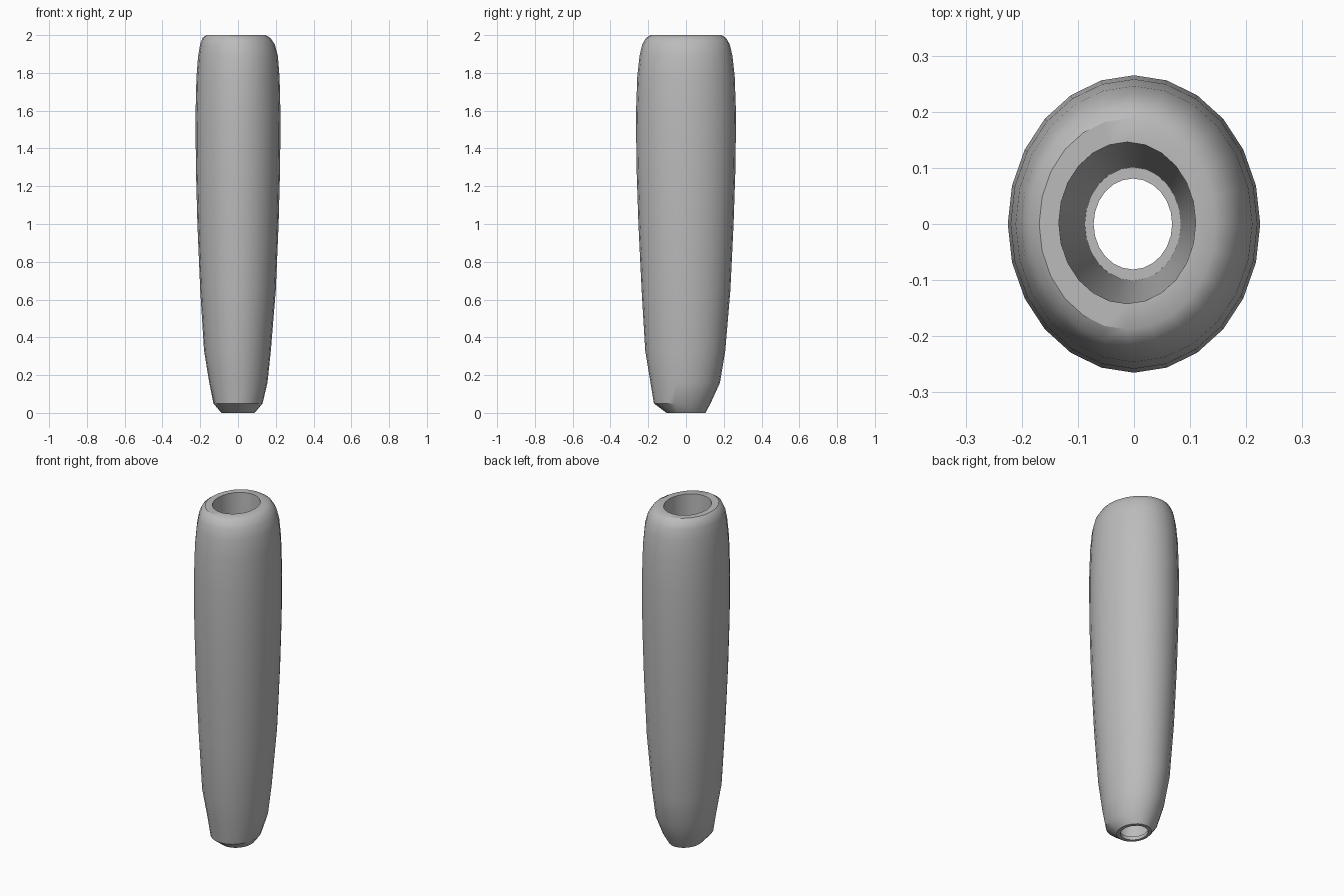
import bpy
import bmesh
import math

cube = bpy.data.objects.get("Cube")
if cube:
    bpy.data.objects.remove(cube, do_unlink=True)

SIDES = 24

grey = bpy.data.materials.new("plain_grey")
grey.use_nodes = True
grey.diffuse_color = (0.5, 0.5, 0.5, 1)
grey.node_tree.nodes["Principled BSDF"].inputs["Base Color"].default_value = (0.5, 0.5, 0.5, 1)

# Oval rings: height, x radius, y radius, x centre, y centre
outer = [
    (0.0, 0.088, 0.103, 0, 0),
    (0.05, 0.13, 0.15, 0, -0.02),
    (0.16, 0.154, 0.184, 0.002, -0.004),
    (0.33, 0.177, 0.212, -0.003, -0.004),
    (0.65, 0.2, 0.235, 0, 0),
    (1.0, 0.215, 0.252, 0, 0),
    (1.3, 0.223, 0.262, 0, 0),
    (1.58, 0.225, 0.265, 0, 0),
    (1.78, 0.22, 0.258, 0, 0),
    (1.89, 0.211, 0.246, 0, 0),
    (1.95, 0.198, 0.232, -0.003, 0),
    (1.985, 0.18, 0.212, -0.008, 0),
    (2.0, 0.157, 0.188, -0.012, 0),
]
# Tapered bore running down to a small ledge and the open bottom
bore = [
    (2.0, 0.122, 0.144, -0.012, 0.002),
    (1.0, 0.105, 0.123, -0.007, 0),
    (0.02, 0.0855, 0.101, -0.002, 0),
    (0.02, 0.07, 0.081, -0.002, 0),
    (0.0, 0.07, 0.081, -0.002, 0),
]

bm = bmesh.new()
rings = []
for z, rx, ry, cx, cy in outer + bore:
    angles = [math.tau * (i + 0.5) / SIDES + math.pi / SIDES for i in range(SIDES)]
    rings.append([bm.verts.new((cx + rx * math.cos(a), cy + ry * math.sin(a), z)) for a in angles])

# Join each ring to the next, closing the bottom rim at the end
for low, high in zip(rings, rings[1:] + rings[:1]):
    for i in range(SIDES):
        j = (i + 1) % SIDES
        bm.faces.new((low[i], low[j], high[j], high[i]))
bmesh.ops.recalc_face_normals(bm, faces=bm.faces)

mesh = bpy.data.meshes.new("hollow_sleeve")
bm.to_mesh(mesh)
bm.free()
mesh.materials.append(grey)
sleeve = bpy.data.objects.new("hollow_sleeve", mesh)
bpy.context.collection.objects.link(sleeve)

# Smooth sides with crisp rims
bpy.ops.object.select_all(action="DESELECT")
sleeve.select_set(True)
bpy.context.view_layer.objects.active = sleeve
bpy.ops.object.shade_smooth_by_angle(angle=math.radians(32))
